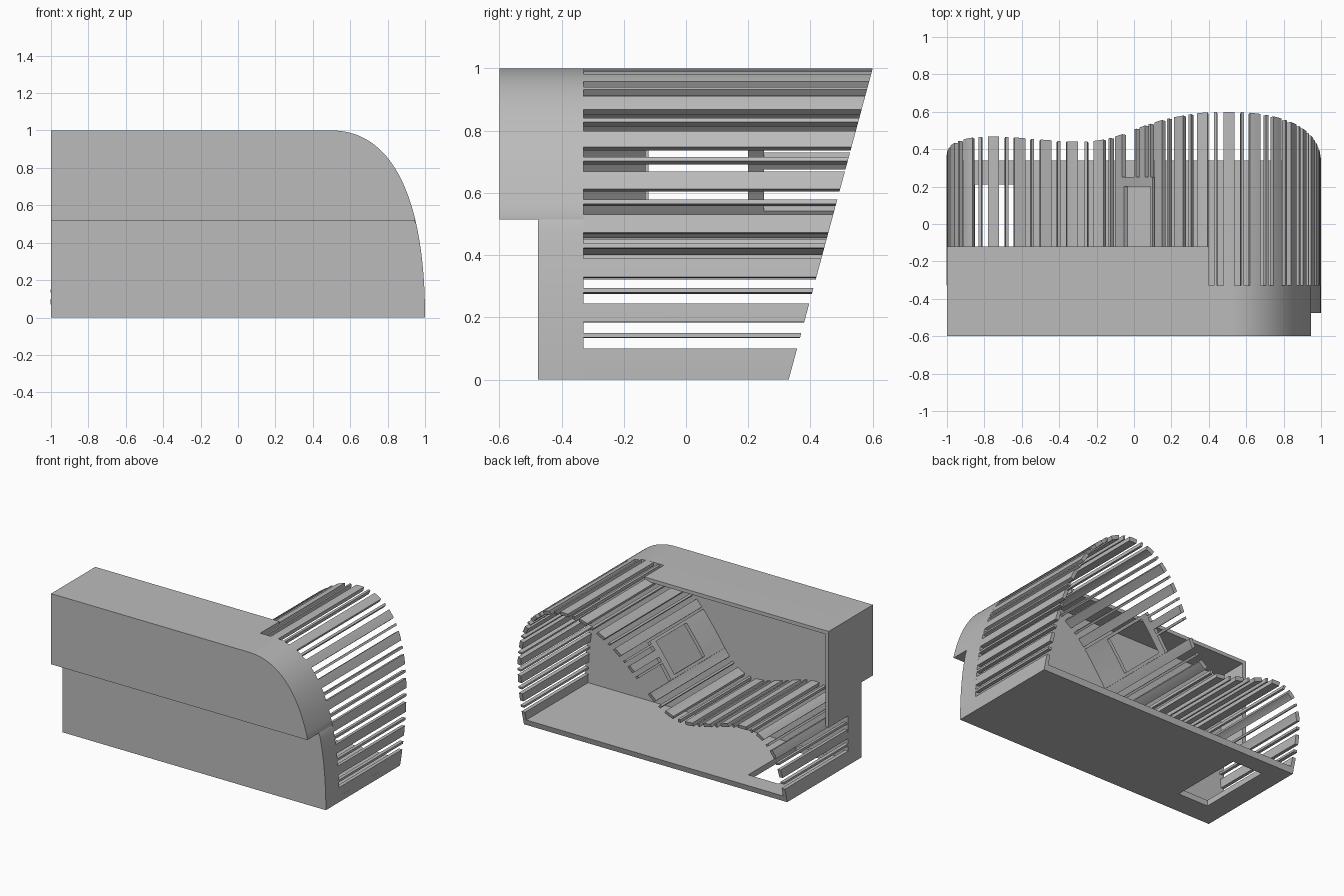
import bpy, bmesh, math
from mathutils import Vector
from mathutils.geometry import interpolate_bezier

cube = bpy.data.objects.get("Cube")
if cube:
    bpy.data.objects.remove(cube)

grey = bpy.data.materials.new("plain_grey")
grey.use_nodes = True
colour = (0.5, 0.5, 0.5, 1)
grey.diffuse_color = colour
grey.node_tree.nodes["Principled BSDF"].inputs["Base Color"].default_value = colour

WALL, THICK = -0.33, 0.025


def slant(z):
    """Raked back edge shared by floor and slats."""
    return 0.33 + 0.27 * z


def make(name, prisms):
    """Object from (xz outline, front y, back y or None for the raked back)."""
    bm = bmesh.new()
    for outline, y0, y1 in prisms:
        front = [bm.verts.new((x, y0, z)) for x, z in outline]
        back = [bm.verts.new((x, slant(z) if y1 is None else y1, z)) for x, z in outline]
        bm.faces.new(front)
        bm.faces.new(back[::-1])
        n = len(outline)
        for i in range(n):
            j = (i + 1) % n
            bm.faces.new((front[j], front[i], back[i], back[j]))
    bmesh.ops.recalc_face_normals(bm, faces=bm.faces)
    mesh = bpy.data.meshes.new(name)
    bm.to_mesh(mesh)
    bm.free()
    mesh.materials.append(grey)
    ob = bpy.data.objects.new(name, mesh)
    bpy.context.collection.objects.link(ob)
    bpy.ops.object.select_all(action="DESELECT")
    ob.select_set(True)
    bpy.context.view_layer.objects.active = ob
    bpy.ops.object.shade_smooth_by_angle(angle=math.radians(25))
    return ob


def rect(x0, x1, z0, z1):
    return [(x0, z0), (x1, z0), (x1, z1), (x0, z1)]


# Outer curve: right side up to the roof, then down the wave to the left side
corner = [Vector(p) for p in interpolate_bezier(
    Vector((1, 0)), Vector((1, 0.65)), Vector((0.82, 1)), Vector((0.5, 1)), 48)]
knots = [Vector(p) for p in (
    (0.6, 1), (0.5, 1), (0.35, 0.975), (0.2, 0.88), (0.1, 0.78), (0, 0.65),
    (-0.1, 0.51), (-0.2, 0.43), (-0.32, 0.41), (-0.5, 0.45), (-0.72, 0.51),
    (-0.88, 0.48), (-0.97, 0.36), (-1, 0.2), (-1, 0), (-1, -0.2))]
path = corner[:]
for a, b, c, d in zip(knots, knots[1:], knots[2:], knots[3:]):
    path += [p for p in interpolate_bezier(b, b + (c - a) / 6, c - (d - b) / 6, c, 12)][1:]
arc = [0]
for p, q in zip(path, path[1:]):
    arc.append(arc[-1] + (q - p).length)
total = arc[-1]


def at(s):
    """Point and outward normal at arc length s."""
    i = max(k for k in range(len(arc) - 1) if arc[k] <= s + 1e-6)
    d = (path[i + 1] - path[i]).normalized()
    return path[i] + d * (s - arc[i]), Vector((d.y, -d.x))


def strip(s0, s1, y0=WALL, y1=None, thick=THICK):
    """Curved slat between two arc lengths."""
    steps = max(1, round((s1 - s0) / 0.02))
    samples = [at(s0 + (s1 - s0) * k / steps) for k in range(steps + 1)]
    outer = [tuple(p) for p, n in samples]
    inner = [tuple(p - n * thick) for p, n in samples]
    return outer + inner[::-1], y0, y1


# Slat rhythm: broad and thin slats alternate, counted up from each base
def rhythm(length):
    spans, u = [(0, 0.1)], 0.135
    while u < length:
        spans += [(u, u + 0.015), (u + 0.05, u + 0.11)]
        u += 0.145
    return [(a, min(b, length)) for a, b in spans if a < length]


win0 = next(s for s, p in zip(arc, path) if s > 1.2 and p.x < 0.1)
win1 = next(s for s, p in zip(arc, path) if s > 1.2 and p.x < -0.06)
make("right_slats", [strip(a, b) for a, b in rhythm(win0)])
make("left_slats", [strip(total - b, total - a) for a, b in rhythm(total - win1)])

# Window in the slope: solid band, frame, and short slats behind
make("slope_window_frame", [
    strip(win0, win1, WALL, -0.13),
    strip(win0, win1, 0.2, 0.25),
    strip(win0, win0 + 0.02, -0.13, 0.2),
    strip(win1 - 0.02, win1, -0.13, 0.2)])
make("short_slats", [strip(win0 + o, win0 + o + w, 0.25)
                     for o, w in ((0.02, 0.015), (0.065, 0.05), (0.145, 0.015))])

# Front wall, with the upper half projecting forward
LEDGE = 0.515
split = min(corner, key=lambda p: abs(p.y - LEDGE)).x
low = [tuple(p) for p in corner if p.y < LEDGE - 0.005]
high = [tuple(p) for p in corner if p.y > LEDGE + 0.005]
make("front_wall", [
    ([(-1, 0)] + low + [(split, LEDGE), (-1, LEDGE)], -0.475, WALL),
    ([(-1, LEDGE), (split, LEDGE)] + high + [(-1, 1)], -0.6, WALL)])

# Roof overhang and left end wall
make("roof_overhang", [(rect(-1, 0.4, 0.975, 1), WALL, -0.12)])
make("left_end_wall", [(rect(-1, -0.975, 0.34, 0.975), WALL, -0.12)])

# Floor with a rectangular opening near the left end
FLOOR = 0.04
make("floor", [
    (rect(-1, -0.85, 0, FLOOR), WALL, None),
    (rect(-0.62, 1, 0, FLOOR), WALL, None),
    (rect(-0.85, -0.62, 0, FLOOR), WALL, -0.31),
    (rect(-0.85, -0.62, 0, FLOOR), 0.21, None)])
